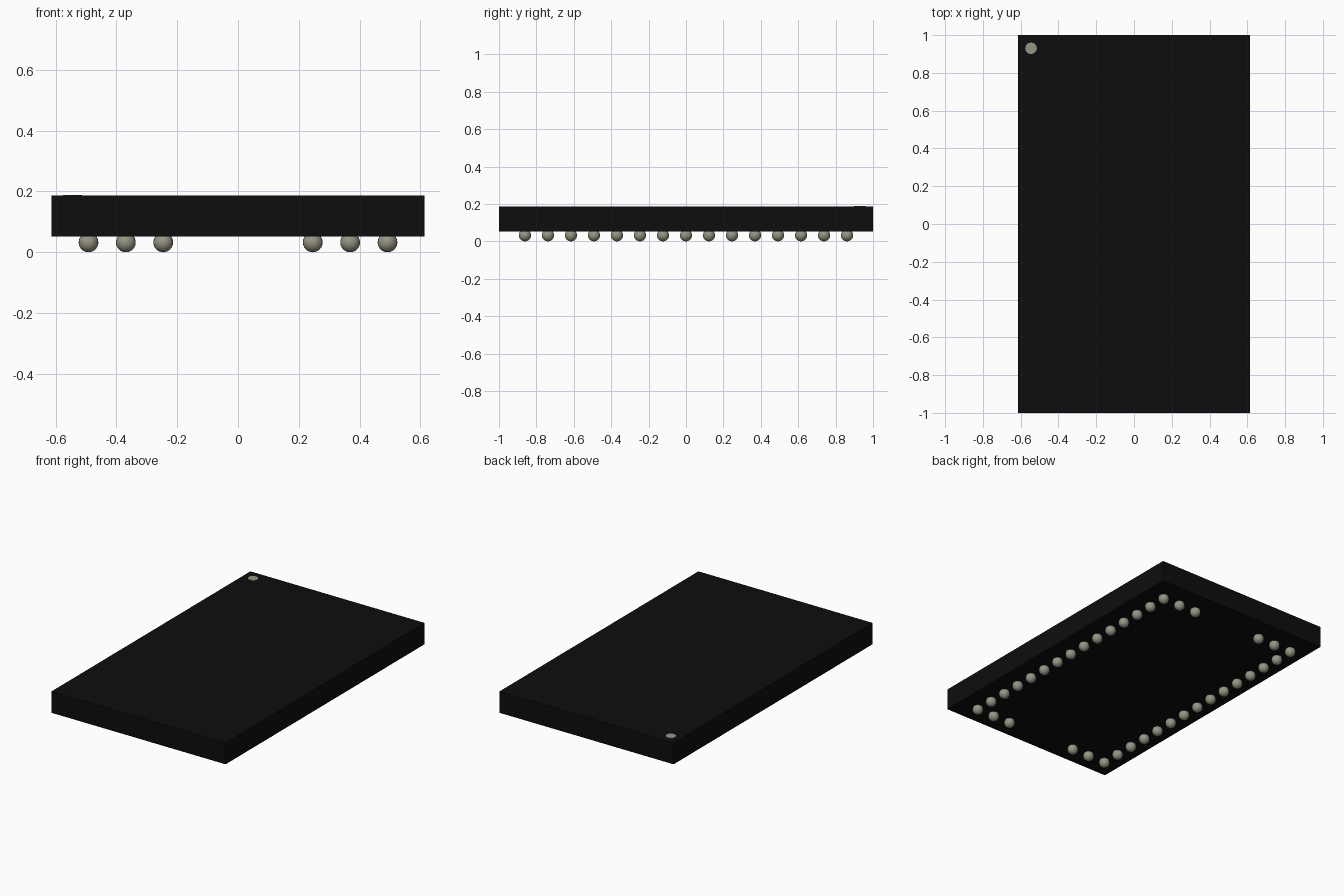
import bpy
import bmesh
import math
from mathutils import Matrix

cube = bpy.data.objects.get("Cube")
if cube:
    bpy.data.objects.remove(cube, do_unlink=True)


def material(name, rgb, roughness):
    mat = bpy.data.materials.new(name)
    mat.use_nodes = True
    mat.diffuse_color = (*rgb, 1)
    bsdf = mat.node_tree.nodes["Principled BSDF"]
    bsdf.inputs["Base Color"].default_value = (*rgb, 1)
    bsdf.inputs["Roughness"].default_value = roughness
    return mat


def finish(name, bm, mat, smooth=False):
    mesh = bpy.data.meshes.new(name)
    bm.to_mesh(mesh)
    bm.free()
    mesh.materials.append(mat)
    for poly in mesh.polygons:
        poly.use_smooth = smooth
    obj = bpy.data.objects.new(name, mesh)
    bpy.context.collection.objects.link(obj)
    return obj


black = material("black_epoxy", (0.004, 0.004, 0.004), 0.6)
grey = material("warm_grey_metal", (0.31, 0.30, 0.23), 0.5)

HALF_X, HALF_Y = 0.613, 1.0
BOTTOM, TOP = 0.052, 0.187
PITCH, RADIUS = 0.123, 0.0325

# Flat package body
bm = bmesh.new()
bmesh.ops.create_cube(bm, size=1, matrix=Matrix.Translation((0, 0, (BOTTOM + TOP) / 2))
                      @ Matrix.Diagonal((2 * HALF_X, 2 * HALF_Y, TOP - BOTTOM, 1)))
finish("package_body", bm, black)

# Round marker plate in the back right corner of the top
bm = bmesh.new()
bmesh.ops.create_cone(bm, cap_ends=True, segments=12, radius1=0.031, radius2=0.031,
                      depth=0.003, matrix=Matrix.Translation((-0.545, 0.93, TOP)))
finish("corner_marker", bm, grey)

# Solder balls: full columns on the long sides, three per corner on the short sides
spots = [(side * 4, row) for side in (-1, 1) for row in range(-7, 8)]
spots += [(side * col, end * 7) for side in (-1, 1) for end in (-1, 1) for col in (2, 3)]
bm = bmesh.new()
for col, row in spots:
    bmesh.ops.create_uvsphere(bm, u_segments=20, v_segments=12, radius=RADIUS,
                              matrix=Matrix.Translation((col * PITCH, row * PITCH, RADIUS)))
finish("solder_balls", bm, grey, smooth=True)
